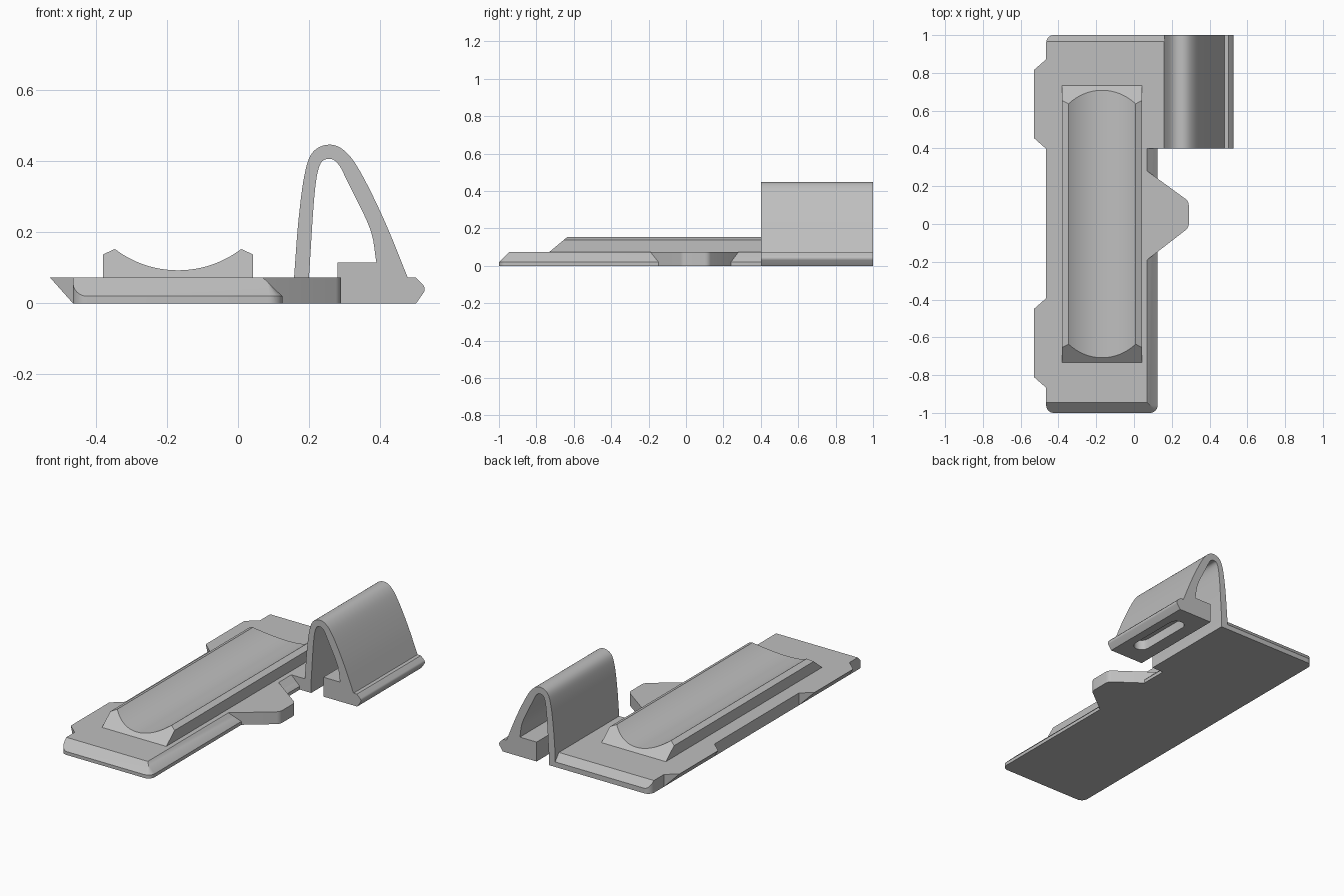
import bpy, bmesh, math
from mathutils import Vector

if "Cube" in bpy.data.objects:
    bpy.data.objects.remove(bpy.data.objects["Cube"])

mat = bpy.data.materials.new("plain_grey")
mat.use_nodes = True
colour = (0.52, 0.52, 0.52, 1)
mat.diffuse_color = colour
mat.node_tree.nodes["Principled BSDF"].inputs["Base Color"].default_value = colour

TOP = 0.073      # upper face of the plate
RIM = 0.02       # height where the edge bevel starts


def prism(name, pts, axis, lo, hi, cuts=()):
    """Extrude a 2D profile along y or z, then trim it with (point, normal) planes."""
    bm = bmesh.new()
    place = (lambda p, h: (p[0], h, p[1])) if axis == "y" else (lambda p, h: (p[0], p[1], h))
    face = bm.faces.new([bm.verts.new(place(p, lo)) for p in pts])
    ext = bmesh.ops.extrude_face_region(bm, geom=[face])
    shift = Vector((0, hi - lo, 0)) if axis == "y" else Vector((0, 0, hi - lo))
    bmesh.ops.translate(bm, vec=shift, verts=[v for v in ext["geom"] if isinstance(v, bmesh.types.BMVert)])
    for co, no in cuts:
        geom = bm.verts[:] + bm.edges[:] + bm.faces[:]
        bmesh.ops.bisect_plane(bm, geom=geom, plane_co=co, plane_no=no, clear_outer=True)
        bmesh.ops.holes_fill(bm, edges=[e for e in bm.edges if e.is_boundary], sides=0)
    return finish(name, bm)


def finish(name, bm):
    bmesh.ops.recalc_face_normals(bm, faces=bm.faces[:])
    mesh = bpy.data.meshes.new(name)
    bm.to_mesh(mesh)
    bm.free()
    mesh.materials.append(mat)
    ob = bpy.data.objects.new(name, mesh)
    bpy.context.collection.objects.link(ob)
    return ob


def smooth(ob):
    bpy.ops.object.select_all(action="DESELECT")
    ob.select_set(True)
    bpy.context.view_layer.objects.active = ob
    bpy.ops.object.shade_smooth_by_angle(angle=math.radians(25))


def arc(cx, cy, r, start, end, steps=8):
    """Points on a circular arc, angles in degrees."""
    angles = [math.radians(start + (end - start) * i / steps) for i in range(steps + 1)]
    return [(cx + r * math.cos(a), cy + r * math.sin(a)) for a in angles]


def spline(pts, steps=6):
    """Smooth curve through the given points."""
    p = [Vector(q) for q in pts]
    p = [2 * p[0] - p[1]] + p + [2 * p[-1] - p[-2]]
    out = []
    for a, b, c, d in zip(p, p[1:], p[2:], p[3:]):
        for i in range(steps):
            t = i / steps
            out.append(tuple(0.5 * (2 * b + (c - a) * t + (2 * a - 5 * b + 4 * c - d) * t * t
                                    + (3 * b - a - 3 * c + d) * t ** 3)))
    return out + [tuple(pts[-1])]


# Base plate with rounded corners and bevelled front, back and left edges
LEFT, RIGHT, R = 0.125, -0.465, 0.04
outline = (arc(RIGHT + R, -1 + R, R, 180, 270) + arc(LEFT - R, -1 + R, R, 270, 360)
           + [(LEFT, 1)] + arc(RIGHT + R, 1 - R, R, 90, 180))
back_bevel = ((0, 1, RIM + 0.01), (0, 0.043, 0.035))
bevels = [back_bevel]
for i in range(7):
    a = math.radians(270 + 15 * i)
    d = Vector((math.cos(a), math.sin(a), 0))
    bevels.append((Vector((LEFT - R, -1 + R, RIM)) + d * R, d * (TOP - RIM) + Vector((0, 0, 0.055))))
smooth(prism("base_plate", outline, "z", 0, TOP, bevels))

# Wider rear part of the plate that carries the spring clip
prism("plate_rear_extension", [(0, 0.4), (0.16, 0.4), (0.16, 1), (0, 1)], "z", 0, TOP, [back_bevel])

# Pointed tongue on the left edge
tongue = [(0.05, 0.295), (0.262, 0.15)] + arc(0.25, 0.1, 0.04, 50, 0, 4)
tongue += arc(0.25, 0.0, 0.04, 0, -50, 4) + [(0.262, -0.05), (0.05, -0.205)]
tongue = [p for p in tongue if p not in ((0.262, 0.15), (0.262, -0.05))]
smooth(prism("tongue", tongue, "z", 0, TOP))

# Two undercut tabs on the right edge
for name, mid in (("front_edge_tab", -0.63), ("rear_edge_tab", 0.635)):
    bm = bmesh.new()
    pts = [(RIGHT, s * 0.237, z) for z in (0, TOP) for s in (-1, 1)]
    pts += [(-0.53, s * 0.18, TOP) for s in (-1, 1)]
    for x, y, z in pts:
        bm.verts.new((x, y + mid, z))
    bmesh.ops.convex_hull(bm, input=bm.verts[:])
    bmesh.ops.dissolve_limit(bm, angle_limit=0.01, verts=bm.verts[:], edges=bm.edges[:])
    finish(name, bm)

# Raised cradle pad with a hollow top and sloping ends
half, dip = 0.178, 0.06
rad = (half ** 2 + dip ** 2) / (2 * dip)
sweep = math.degrees(math.asin(half / rad))
hollow = arc(-0.169, 0.093 + rad, rad, 270 - sweep, 270 + sweep, 24)
pad = [(0.042, 0.06), (-0.38, 0.06), (-0.38, 0.138)] + hollow + [(0.042, 0.138)]
ends = [((0, s * 0.732, TOP), (0, s * 0.08, 0.096)) for s in (-1, 1)]
smooth(prism("cradle_pad", pad, "y", -0.8, 0.8, ends))

# Arched spring clip with its foot and rounded lip
outer = spline([(0.158, TOP), (0.17, 0.23), (0.187, 0.36), (0.21, 0.425), (0.255, 0.447),
                (0.30, 0.43), (0.345, 0.37), (0.413, 0.232), (0.478, TOP)])
lip = [(0.5, TOP)] + arc(0.508, 0.04, 0.018, 45, -30, 6) + [(0.502, 0)]
foot = [(0.28, 0), (0.28, 0.115)]
inner = spline([(0.39, 0.115), (0.372, 0.21), (0.311, 0.338), (0.282, 0.393), (0.255, 0.407),
                (0.23, 0.388), (0.215, 0.3), (0.2, TOP)])
clip = prism("spring_clip", outer + lip + foot + inner + [(0.2, 0), (0.158, 0)], "y", 0.4, 1)

# Long pocket sunk into the underside of the foot
slot = arc(0.405, 0.85, 0.045, 0, 180) + arc(0.405, 0.55, 0.045, 180, 360)
cutter = prism("slot_cutter", slot, "z", -0.05, 0.06)
cutter.hide_render = True
mod = clip.modifiers.new("slot", "BOOLEAN")
mod.operation, mod.object, mod.solver = "DIFFERENCE", cutter, "EXACT"
bpy.context.view_layer.objects.active = clip
bpy.ops.object.modifier_apply(modifier=mod.name)
bpy.data.objects.remove(cutter)
smooth(clip)
